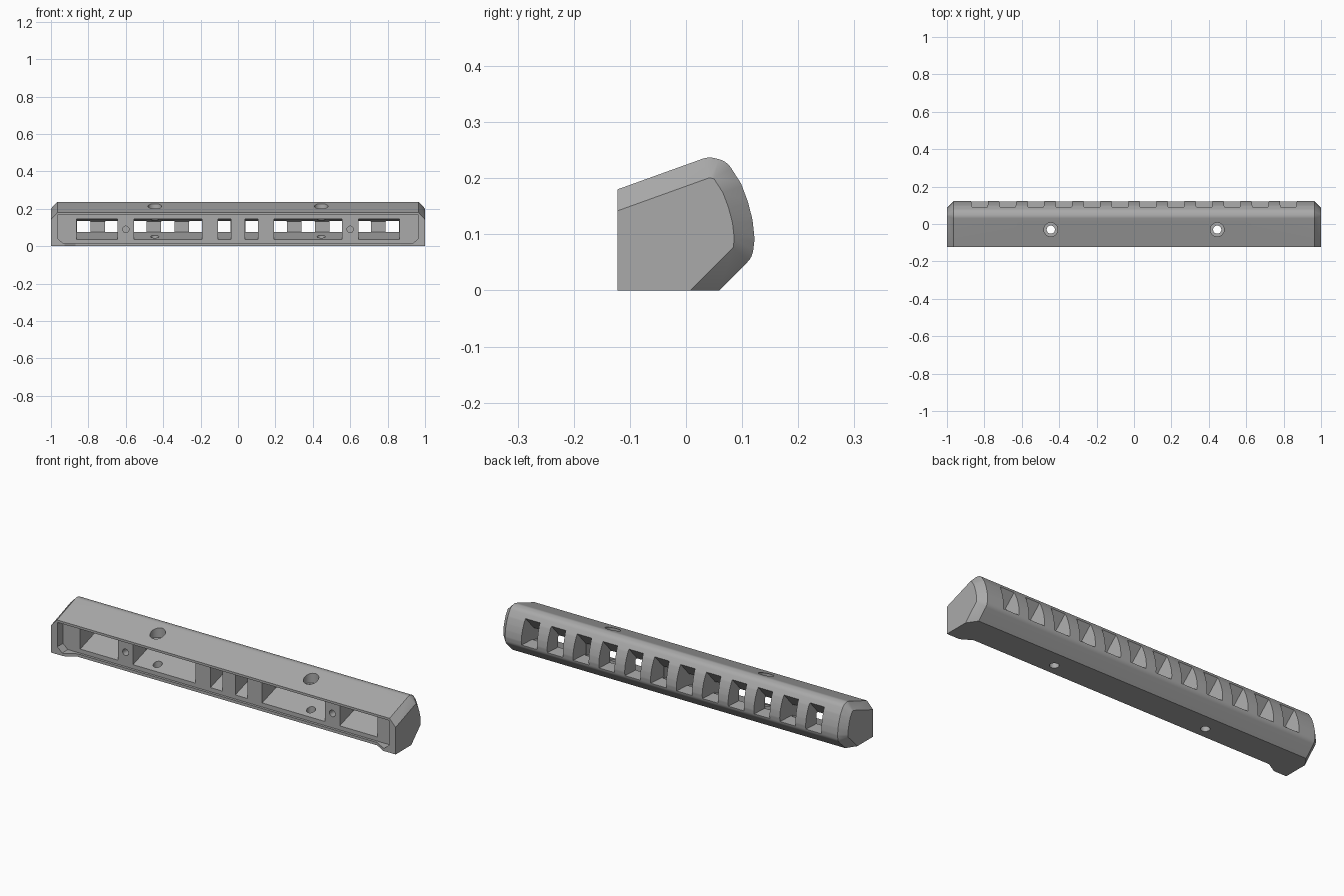
import bpy, bmesh, math
from mathutils import Vector, Matrix

cube = bpy.data.objects.get("Cube")
if cube:
    bpy.data.objects.remove(cube, do_unlink=True)

grey = bpy.data.materials.new("mid grey")
grey.use_nodes = True
colour = (0.40, 0.40, 0.40, 1)
grey.diffuse_color = colour
grey.node_tree.nodes["Principled BSDF"].inputs["Base Color"].default_value = colour


def loft(bm, rings):
    """Skin a closed solid through rings with equal point counts."""
    rows = [[bm.verts.new(p) for p in ring] for ring in rings]
    for a, b in zip(rows, rows[1:]):
        for i in range(len(a)):
            j = (i + 1) % len(a)
            bm.faces.new((a[i], a[j], b[j], b[i]))
    bm.faces.new(rows[0])
    bm.faces.new(rows[-1])


def finish(bm, name):
    bmesh.ops.remove_doubles(bm, verts=bm.verts, dist=1e-5)
    bmesh.ops.recalc_face_normals(bm, faces=bm.faces)
    mesh = bpy.data.meshes.new(name)
    bm.to_mesh(mesh)
    bm.free()
    mesh.materials.append(grey)
    obj = bpy.data.objects.new(name, mesh)
    bpy.context.collection.objects.link(obj)
    return obj


def rect(x0, x1, y, z0, z1):
    return [(x0, y, z0), (x1, y, z0), (x1, y, z1), (x0, y, z1)]


def cylinder(bm, centre, radius, length, along_y=False):
    turn = Matrix.Rotation(math.pi / 2, 4, 'X') if along_y else Matrix()
    bmesh.ops.create_cone(bm, cap_ends=True, segments=32, radius1=radius,
                          radius2=radius, depth=length,
                          matrix=Matrix.Translation(centre) @ turn)


# Housing: end face profile, grown by a rounded bevel to the full section
FRONT, BEVEL = -0.122, 0.036
core = [Vector(p) for p in ((0.008, 0), (0.084, 0.076), (0.086, 0.092),
                            (0.083, 0.12), (0.076, 0.147), (0.066, 0.174),
                            (0.050, 0.199), (0.042, 0.201), (FRONT, 0.142))]
normals = []
for a, b in zip(core, core[1:]):
    d = (b - a).normalized()
    normals.append(Vector((d.y, -d.x)))
inner, outer = [core[0]], [core[0] + Vector((BEVEL / normals[0].x, 0))]
for p, n0, n1 in zip(core[1:], normals, normals[1:]):
    steps = 1 + int(n0.angle(n1) / math.radians(10))
    for k in range(steps + 1):
        inner.append(p)
        outer.append(p + n0.lerp(n1, k / steps).normalized() * BEVEL)
inner += [core[-1], Vector((FRONT, 0))]
outer += [core[-1] + Vector((0, BEVEL / normals[-1].y)), Vector((FRONT, 0))]

bm = bmesh.new()
loft(bm, [[(x, p.x, p.y) for p in ring] for x, ring in
          ((-1, inner), (-0.965, outer), (0.965, outer), (1, inner))])
housing = finish(bm, "housing")


def cut(bm, name):
    cutter = finish(bm, name)
    cutter.hide_render = True
    mod = housing.modifiers.new(name, 'BOOLEAN')
    mod.operation, mod.solver, mod.object = 'DIFFERENCE', 'EXACT', cutter
    bpy.context.view_layer.objects.active = housing
    bpy.ops.object.modifier_apply(modifier=name)
    bpy.data.objects.remove(cutter, do_unlink=True)


# Shallow front recess with clipped lower corners
bm = bmesh.new()
outline = [(-0.935, 0.015), (0.935, 0.015), (0.963, 0.04), (0.963, 0.168),
           (-0.963, 0.168), (-0.963, 0.04)]
loft(bm, [[(x, y, z) for x, z in outline] for y in (-0.2, -0.075)])
cut(bm, "front_recess")

# Bottom lip set back between two end feet
bm = bmesh.new()
plan = [(-0.94, -0.13), (0.94, -0.13), (0.87, -0.088), (-0.87, -0.088)]
loft(bm, [[(x, y, z) for x, y in plan] for z in (-0.02, 0.03)])
cut(bm, "lip_notch")

# Tapered pockets behind the front panel, mirrored left and right
bm = bmesh.new()
for x0, x1 in ((0.037, 0.107), (0.193, 0.557), (0.643, 0.863)):
    for a, b in ((x0, x1), (-x1, -x0)):
        loft(bm, [rect(a, b, -0.09, 0.032, 0.147),
                  rect(a, b, 0.045, 0.075, 0.132)])
cut(bm, "pockets")

# Flared vent slots through the curved back
bm = bmesh.new()
for i in range(12):
    x = (i - 5.5) * 0.15
    loft(bm, [rect(x - 0.034, x + 0.034, 0.03, 0.077, 0.129),
              rect(x - 0.048, x + 0.048, 0.14, 0.072, 0.26)])
cut(bm, "vent_slots")

# Vertical screw holes with counterbores
for name, radius, z, length in (("screw_holes", 0.022, 0.1, 0.4),
                                ("counterbores", 0.037, 0.235, 0.12)):
    bm = bmesh.new()
    for x in (-0.445, 0.445):
        cylinder(bm, (x, -0.03, z), radius, length)
    cut(bm, name)

# Small blind holes in the front panel
bm = bmesh.new()
for x in (-0.6, 0.6):
    cylinder(bm, (x, -0.07, 0.09), 0.017, 0.12, True)
cut(bm, "panel_holes")

bpy.ops.object.select_all(action='DESELECT')
housing.select_set(True)
bpy.context.view_layer.objects.active = housing
bpy.ops.object.shade_smooth_by_angle(angle=math.radians(25))
